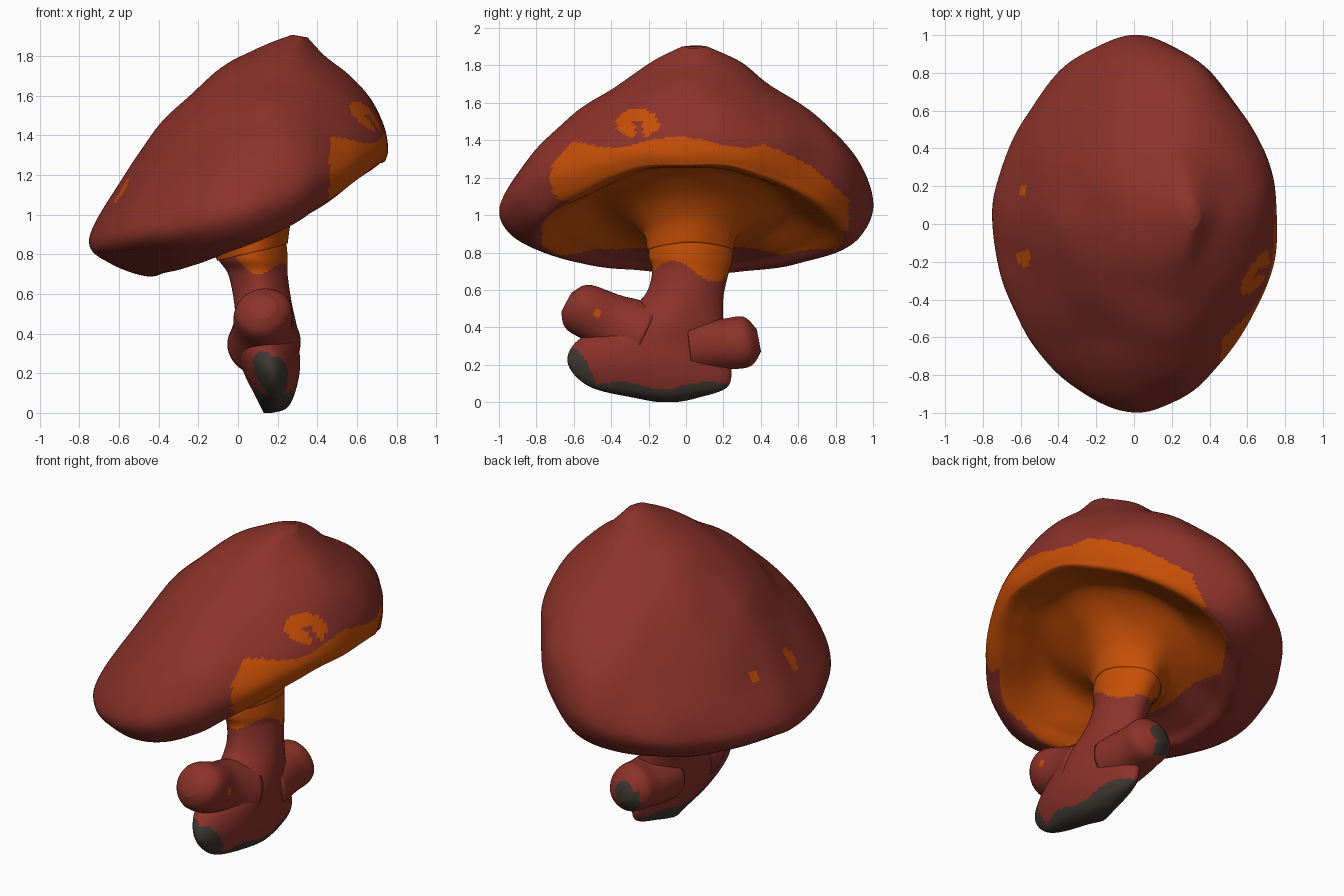
import bpy, bmesh
from math import sin, cos, tau, hypot
from mathutils import Vector, noise

default_cube = bpy.data.objects.get("Cube")
if default_cube:
    bpy.data.objects.remove(default_cube, do_unlink=True)


def make_material(name, colour):
    material = bpy.data.materials.new(name)
    material.use_nodes = True
    material.diffuse_color = (*colour, 1)
    material.node_tree.nodes["Principled BSDF"].inputs["Base Color"].default_value = (*colour, 1)
    return material


RED, ORANGE, GREY = range(3)
materials = [
    make_material("brick_red", (0.26, 0.032, 0.023)),
    make_material("burnt_orange", (0.56, 0.076, 0.002)),
    make_material("earth_grey", (0.048, 0.04, 0.033)),
]


def smooth_steps(rows, steps):
    """Catmull-Rom interpolation through rows of ring parameters."""
    result = []
    for i in range(len(rows) - 1):
        before, start = rows[max(i - 1, 0)], rows[i]
        end, after = rows[i + 1], rows[min(i + 2, len(rows) - 1)]
        for s in range(steps):
            t = s / steps
            result.append([
                b + t * (c - a + t * (2 * a - 5 * b + 4 * c - d + t * (3 * (b - c) + d - a))) / 2
                for a, b, c, d in zip(before, start, end, after)])
    return result + [list(rows[-1])]


def tilted_ring(row, segments):
    """Oval ring from its -x end, +x end, y range and side sag."""
    x_left, z_left, x_right, z_right, y_front, y_back, sag = row
    points = []
    for i in range(segments):
        a = tau * i / segments
        pinch = 1 - 0.05 * sin(2 * a) ** 2
        c, s = cos(a) * pinch, sin(a) * pinch
        points.append(Vector((
            (x_left + x_right) / 2 + (x_right - x_left) / 2 * c,
            (y_front + y_back) / 2 + (y_back - y_front) / 2 * s,
            (z_left + z_right) / 2 + (z_right - z_left) / 2 * c - sag * s * s)))
    return points


def loft(name, rings, colour_rule, bump=0.0):
    """Skin closed rings, roughen them softly and colour faces by rule."""
    bm = bmesh.new()
    loops = []
    for ring in rings:
        loop = []
        for p in ring:
            loop.append(bm.verts.new(p + bump * noise.noise_vector(p * 3.5)))
        loops.append(loop)
    count = len(loops[0])

    def add_face(verts, along):
        face = bm.faces.new(verts)
        face.smooth = True
        face.material_index = colour_rule(face.calc_center_median(), along)

    for k, (lower, upper) in enumerate(zip(loops, loops[1:])):
        for i in range(count):
            j = (i + 1) % count
            add_face((lower[i], lower[j], upper[j], upper[i]), k / len(loops))
    add_face(loops[0], 0)
    add_face(loops[-1], 1)
    bmesh.ops.recalc_face_normals(bm, faces=bm.faces)
    mesh = bpy.data.meshes.new(name)
    bm.to_mesh(mesh)
    bm.free()
    for material in materials:
        mesh.materials.append(material)
    obj = bpy.data.objects.new(name, mesh)
    bpy.context.collection.objects.link(obj)


# Cap: -x end (x, z), +x end (x, z), y range, sag
skin_rows = [
    (.27, 1.9, .35, 1.89, -.03, .12, 0),
    (.08, 1.83, .44, 1.8, -.19, .3, 0),
    (-.14, 1.7, .55, 1.71, -.37, .45, .01),
    (-.38, 1.47, .67, 1.58, -.63, .73, .02),
    (-.58, 1.18, .74, 1.45, -.85, .92, .02),
    (-.75, .88, .76, 1.35, -.99, 1, .06),
    (-.64, .76, .75, 1.29, -.94, .95, .1),
]
gill_rows = [
    (-.45, .69, .73, 1.27, -.81, .85, .1),
    (-.36, .74, .64, 1.26, -.69, .72, .05),
    (-.25, .79, .5, 1.24, -.5, .54, -.03),
    (-.15, .81, .35, 1.13, -.32, .38, -.03),
    (-.12, .8, .27, 1.0, -.22, .28, -.01),
    (-.1, .77, .25, .86, -.2, .25, 0),
]


# Skin is orange along the lip nearest +x; gills are orange inside the low rim
def cap_colour(p, along):
    if along > len(skin_rows) / (len(skin_rows) + len(gill_rows) - 1):
        edge = 0.8 + 0.02 * sin(11 * p.y) if abs(p.y) > 0.25 else 0.74
        return ORANGE if p.z > edge and -0.77 < p.y < 0.87 and p.x > -0.2 else RED
    top = 1.39 + 0.03 * sin(9 * p.y + 2) - 0.65 * max(0, p.y - 0.42)
    lip = p.x > (0.46 if p.y < 0.4 else 0.2) and -0.73 < p.y < 0.87 and p.z < top
    radius = hypot(p.y + 0.26, (p.z - 1.49) * 1.45)
    gap = p.z < 1.47 and abs(p.y + 0.25) < 0.025
    hook = p.x > 0.3 and 0.028 < radius < 0.112 and not gap
    fleck = any(hypot(p.x + 0.585, p.y - y) < r for y, r in ((0.18, 0.022), (-0.18, 0.04)))
    return ORANGE if lip or hook or (fleck and p.z > 1) else RED


# Stem, orange at the top and grey under the foot
def stem_colour(p, along):
    top = 0.7 - 0.055 * sin(14 * p.y - 0.6) + max(0, 0.06 - p.x)
    foot = 0.09 + 0.02 * sin(13 * p.y) + 0.3 * max(0, 0.12 - p.x)
    foot += min(0.24, 2.4 * max(0, -p.y - 0.52 + 0.6 * abs(p.x - 0.17)))
    return ORANGE if p.z > top else GREY if p.z < foot else RED


loft("cap", [tilted_ring(r, 192) for r in smooth_steps(skin_rows + gill_rows, 11)],
     cap_colour, 0.015)

# Stem: height, x range, y range
stem_rows = [
    (.96, -.04, .2, -.13, .18),
    (.87, -.09, .24, -.19, .24),
    (.78, -.1, .25, -.2, .25),
    (.7, -.05, .25, -.18, .23),
    (.56, -.02, .27, -.23, .2),
    (.42, -.01, .3, -.42, .2),
    (.32, -.01, .31, -.59, .21),
    (.2, .03, .31, -.63, .24),
    (.08, .09, .28, -.51, .22),
    (.02, .12, .24, -.26, .05),
    (.0, .13, .17, -.15, -.05),
]
stem_rings = [tilted_ring((xa, z, xb, z, ya, yb, 0), 96)
              for z, xa, xb, ya, yb in smooth_steps(stem_rows, 10)]
loft("stem", stem_rings, stem_colour)


# Side buds: blunt stubs growing out of the stem
def bud(name, start, end, radius, profile, colour_rule):
    start, end = Vector(start), Vector(end)
    axis = (end - start).normalized()
    side = axis.orthogonal().normalized()
    across = axis.cross(side)
    rings = []
    for along, width in smooth_steps(profile, 6):
        rings.append([
            start.lerp(end, along)
            + radius * width * (side * cos(tau * i / 48) + across * sin(tau * i / 48))
            for i in range(48)])
    loft(name, rings, colour_rule, 0.02)


def front_bud_colour(p, along):
    return ORANGE if p.x > 0.13 and hypot(p.y + 0.48, p.z - 0.48) < 0.025 else RED


def back_bud_colour(p, along):
    return GREY if p.y > 0.355 and 0.06 < p.x < 0.17 and p.z < 0.34 else RED


bud("front_bud", (.13, -.22, .35), (.13, -.6, .52), .135,
    ((0, 1.35), (.45, 1.08), (.93, 1), (1.1, .45)), front_bud_colour)
bud("back_bud", (.15, .02, .29), (.15, .39, .33), .138,
    ((0, 1.1), (.5, 1.03), (.83, 1), (1, .45)), back_bud_colour)
